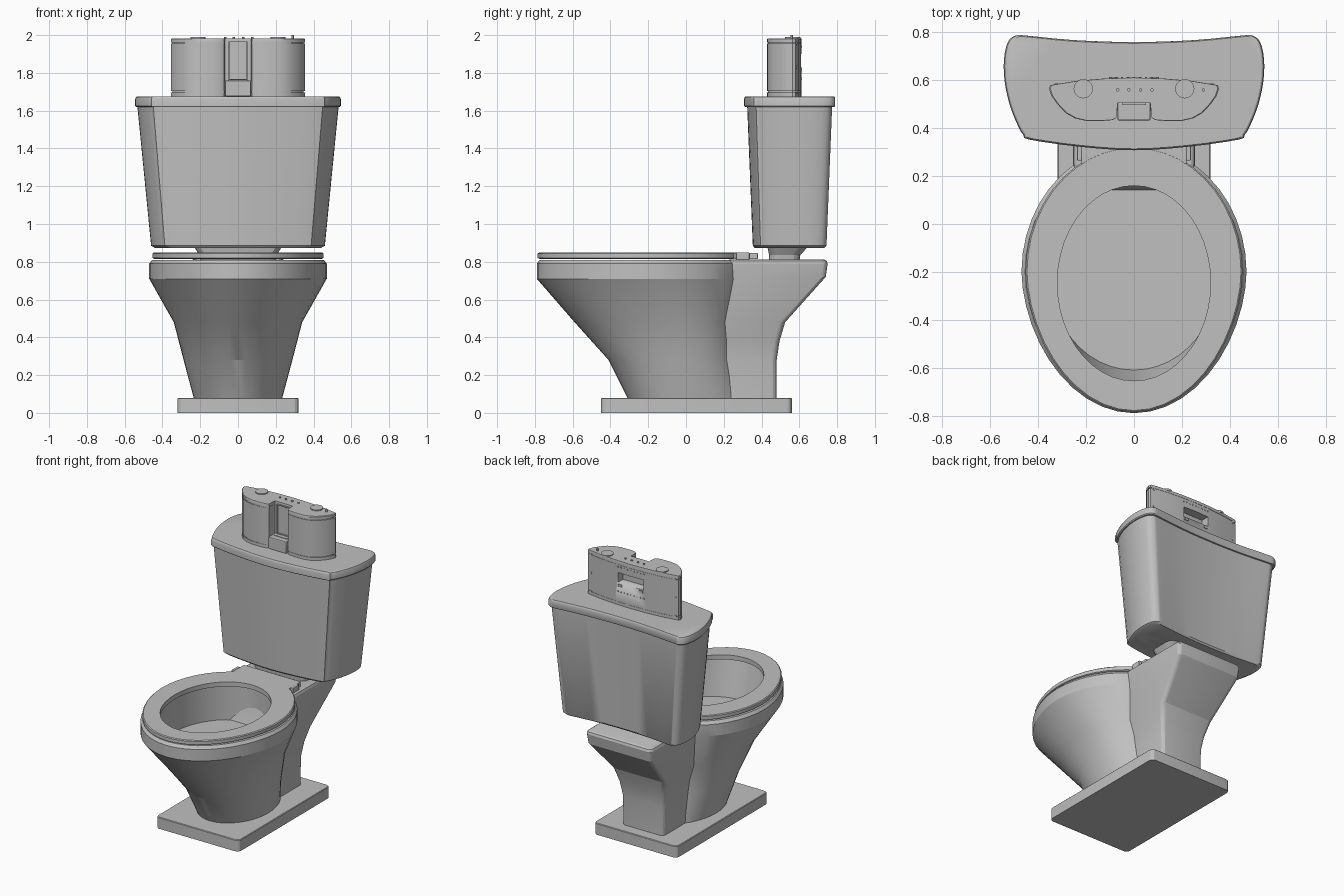
import bpy, bmesh, math
from mathutils import Vector

if "Cube" in bpy.data.objects:
    bpy.data.objects.remove(bpy.data.objects["Cube"])

ceramic = bpy.data.materials.new("grey_ceramic")
ceramic.diffuse_color = (0.53, 0.53, 0.53, 1)
ceramic.use_nodes = True
ceramic.node_tree.nodes["Principled BSDF"].inputs["Base Color"].default_value = ceramic.diffuse_color


def finish(name, bm, angle=22):
    bmesh.ops.recalc_face_normals(bm, faces=bm.faces)
    me = bpy.data.meshes.new(name)
    bm.to_mesh(me)
    bm.free()
    me.shade_smooth()
    me.set_sharp_from_angle(angle=math.radians(angle))
    me.materials.append(ceramic)
    ob = bpy.data.objects.new(name, me)
    bpy.context.collection.objects.link(ob)
    return ob


def loft(name, rings, angle=22, closed=False):
    """Skin a list of equal-length 3D rings; cap the ends or join them."""
    bm = bmesh.new()
    vs = [[bm.verts.new(p) for p in r] for r in rings]
    n = len(vs[0])
    pairs = list(zip(vs, vs[1:])) + ([(vs[-1], vs[0])] if closed else [])
    for a, b in pairs:
        for i in range(n):
            j = (i + 1) % n
            bm.faces.new((a[i], a[j], b[j], b[i]))
    if not closed:
        bm.faces.new(vs[0][::-1])
        bm.faces.new(vs[-1])
    return finish(name, bm, angle)


def egg(z, hw, front, mid, back, point=1.0, n=44):
    """Egg outline; point above 1 makes the front end more pointed."""
    pts = []
    for i in range(n):
        a = 2 * math.pi * i / n
        c = math.cos(a)
        y = mid + c * (back - mid) if c > 0 else mid - (-c) ** point * (mid - front)
        pts.append((hw * math.sin(a), y, z))
    return pts


def rounded(z, hw, y0, y1, r=0.03, n=4):
    pts = []
    for k, (cx, cy) in enumerate([(hw - r, y1 - r), (r - hw, y1 - r), (r - hw, y0 + r), (hw - r, y0 + r)]):
        for i in range(n + 1):
            a = math.pi / 2 * (k + i / n)
            pts.append((cx + r * math.cos(a), cy + r * math.sin(a), z))
    return pts


def mirrored(half):
    """Half outline from back centre to front centre, closed over x = 0."""
    return half + [(-x, y) for x, y in half[-2:0:-1]]


def softened(pts, steps=3):
    """Closed Catmull-Rom curve through the points."""
    out, n = [], len(pts)
    for i in range(n):
        a, b, c, d = (Vector(pts[(i + k) % n]) for k in (-1, 0, 1, 2))
        for s in range(steps):
            t = s / steps
            out.append(tuple(0.5 * (2 * b + (c - a) * t + (2 * a - 5 * b + 4 * c - d) * t * t
                                    + (3 * b - a - 3 * c + d) * t ** 3)))
    return out


def scaled(outline, z, sx, sy, cy=0.548):
    return [(x * sx, cy + (y - cy) * sy, z) for x, y in outline]


def box(name, x, y, z, sx, sy, sz, bevel=0):
    bm = bmesh.new()
    bmesh.ops.create_cube(bm, size=1)
    for v in bm.verts:
        v.co = Vector((x + v.co.x * sx, y + v.co.y * sy, z + v.co.z * sz))
    if bevel:
        bmesh.ops.bevel(bm, geom=bm.edges[:], offset=bevel, segments=2, affect='EDGES', profile=0.5)
    return finish(name, bm)


def disc(name, x, y, z, r, depth, along_y=False, n=20):
    bm = bmesh.new()
    bmesh.ops.create_cone(bm, cap_ends=True, segments=n, radius1=r, radius2=r, depth=depth)
    for v in bm.verts:
        c = v.co.copy()
        v.co = Vector((x, y, z)) + (Vector((c.x, c.z, c.y)) if along_y else c)
    return finish(name, bm, 30)


# Floor plinth
loft("base_plate", [rounded(0, .32, -.45, .56), rounded(.076, .32, -.45, .56),
                    rounded(.08, .316, -.446, .556)])

# Bowl: outer wall, rim, then hollow interior down to the floor
loft("bowl", [egg(*s) for s in [
    (.07, .232, -.305, 0, .33), (.28, .288, -.41, -.03, .27), (.48, .34, -.59, -.08, .28),
    (.71, .47, -.79, -.2, .33, 1.12), (.79, .47, -.79, -.2, .33, 1.12), (.81, .455, -.775, -.2, .315, 1.12),
    (.81, .345, -.67, -.245, .19), (.57, .345, -.61, -.23, .19)]], 15)

# Rear pedestal that carries the tank
loft("rear_pedestal", [rounded(*s) for s in [
    (.07, .16, .1, .48), (.28, .165, .1, .48), (.38, .18, .1, .495), (.48, .205, .1, .525),
    (.72, .248, .21, .74), (.79, .255, .215, .75), (.805, .25, .22, .745), (.812, .24, .23, .73)]])

# Seat ring and its hinge
loft("seat", [egg(*s) for s in [
    (.816, .445, -.775, -.2, .315, 1.12), (.816, .32, -.655, -.245, .16), (.848, .32, -.655, -.245, .16),
    (.848, .447, -.779, -.2, .317, 1.12), (.843, .453, -.785, -.2, .322, 1.12),
    (.82, .453, -.785, -.2, .322, 1.12)]], closed=True)
box("seat_hinge_plate", 0, .285, .831, .44, .19, .033, .004)
for s in (-1, 1):
    box("seat_hinge", s * .228, .3, .83, .02, .07, .038, .004)

# Tank, neck and lid
tank = softened(mirrored([
    (0, .76), (.25, .768), (.45, .787), (.495, .787), (.527, .76), (.543, .69), (.541, .6),
    (.52, .5), (.485, .41), (.462, .372), (.435, .352), (.22, .322), (0, .308)]))
loft("tank_neck", [rounded(.8, .20, .44, .60, .05), rounded(.835, .205, .44, .605, .05),
                   rounded(.885, .235, .43, .65, .05)])
loft("tank", [scaled(tank, z, a, b) for z, a, b in [
    (.874, .81, .77), (.885, .845, .81), (1.63, .98, .935)]], 35)
loft("tank_lid", [scaled(tank, z, a, b) for z, a, b in [
    (1.62, .99, .985), (1.626, 1, 1), (1.662, 1, 1), (1.672, .992, .99), (1.676, .98, .975)]], 30)

# Radio body: twin drums with a dock notch between and thin trim grooves
body = mirrored([(0, .612), (.12, .608), (.24, .598), (.35, .58), (.355, .565), (.345, .535), (.32, .5),
                 (.285, .463), (.245, .441), (.2, .431), (.14, .43), (.09, .434), (.073, .445),
                 (.07, .505), (0, .505)])
steps = [(1.675, 1), (1.697, 1), (1.697, .975), (1.704, .975), (1.704, 1), (1.955, 1),
         (1.955, .975), (1.962, .975), (1.962, 1), (1.979, 1), (1.983, .985)]
radio = loft("radio_body", [scaled(body, z, s, s, .55) for z, s in steps], 30)

# Carrying recess in the back of the radio
cutter = box("recess_cutter", 0, .6, 1.865, .2, .1, .07)
cutter.hide_render = cutter.hide_viewport = True
cut = radio.modifiers.new("recess", 'BOOLEAN')
cut.object = cutter
cut.operation = 'DIFFERENCE'
cut.solver = 'EXACT'

# Dock tray, slot and player frame
box("dock_tray", 0, .47, 1.718, .138, .074, .084, .006)
box("dock_slot", 0, .478, 1.76, .1, .02, .008)
for s in (-1, 1):
    box("dock_frame_side", s * .047, .503, 1.865, .005, .012, .2)
    box("dock_frame_end", 0, .503, 1.865 + s * .1, .1, .012, .005)
    box("back_clip", s * .08, .608, 1.815, .03, .012, .015)
    disc("radio_knob", s * .212, .565, 1.983, .04, .013, n=28)
    for z in (1.70, 1.83, 1.955):
        disc("back_screw", s * .325, .583, z, .008, .008, True, 12)
for x in (-.068, -.022, .027, .075):
    disc("top_button", x, .56, 1.984, .007, .012, n=12)
for i in range(9):
    x = -.1 + .025 * i
    disc("back_vent", x, .611, 1.94, .005, .005, True, 8)
    disc("back_vent", x, .611, 1.77, .005, .005, True, 8)
disc("aerial_tip", .29, .56, 1.988, .007, .024, n=12)
